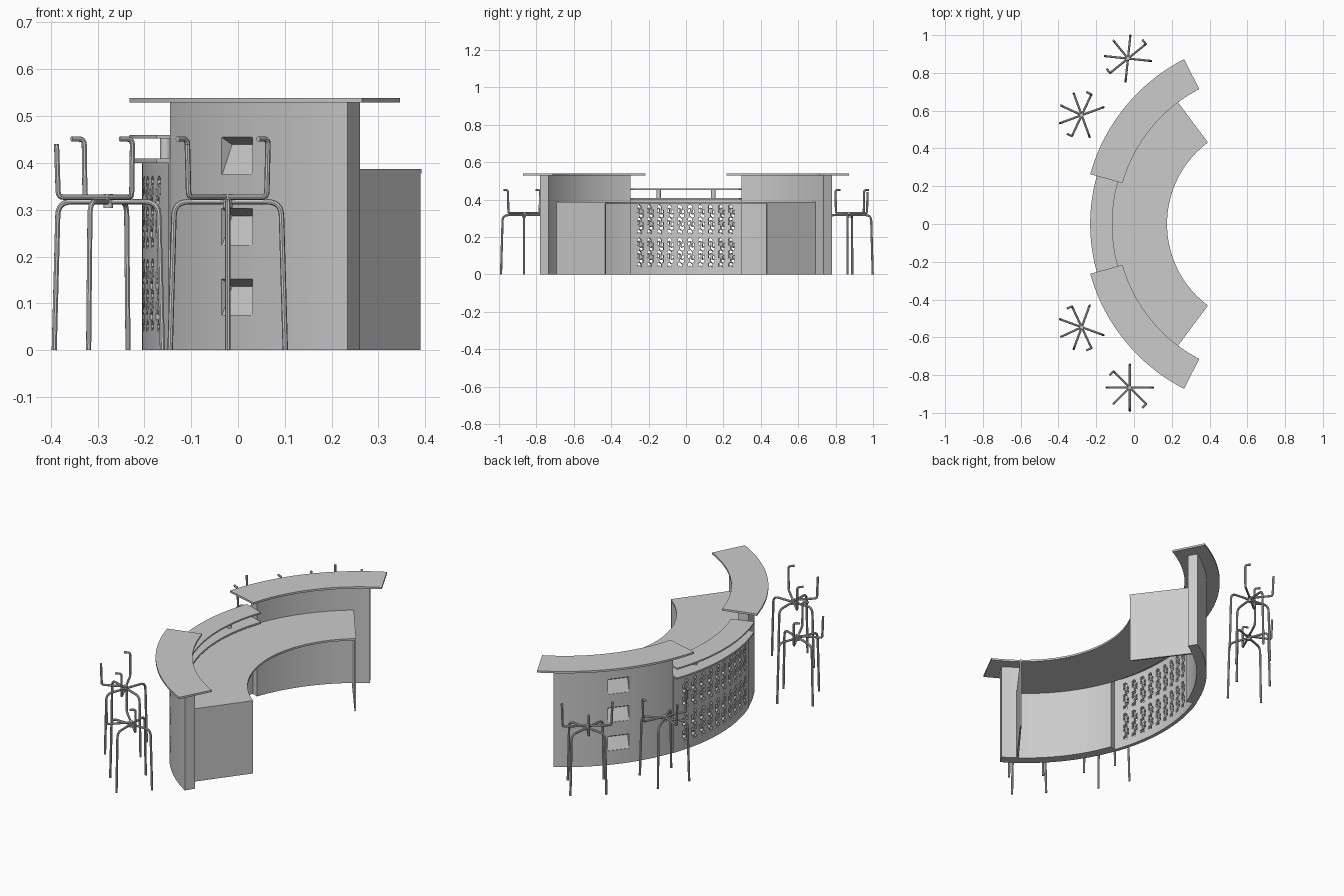
import bpy, bmesh
from math import sin, cos, radians, pi
from mathutils import Vector

if "Cube" in bpy.data.objects:
    bpy.data.objects.remove(bpy.data.objects["Cube"])

CX = 0.713  # centre of all the counter arcs


def pt(r, a, z):
    return Vector((CX - r * cos(radians(a)), r * sin(radians(a)), z))


def finish(name, bm, smooth=True):
    bmesh.ops.recalc_face_normals(bm, faces=bm.faces)
    me = bpy.data.meshes.new(name)
    bm.to_mesh(me)
    bm.free()
    return add(name, me, smooth)


def add(name, me, smooth=True):
    ob = bpy.data.objects.new(name, me)
    bpy.context.collection.objects.link(ob)
    if smooth:
        me.shade_smooth()
        me.set_sharp_from_angle(angle=radians(35))
    return ob


def arc_block(name, r0, r1, a0, a1, z0, z1, n=32):
    bm = bmesh.new()
    rings = []
    for i in range(n + 1):
        a = a0 + (a1 - a0) * i / n
        rings.append([bm.verts.new(pt(r, a, z))
                      for r, z in ((r0, z0), (r1, z0), (r1, z1), (r0, z1))])
    for p, q in zip(rings, rings[1:]):
        for k in range(4):
            bm.faces.new((p[k], p[(k + 1) % 4], q[(k + 1) % 4], q[k]))
    bm.faces.new(rings[0])
    bm.faces.new(rings[-1])
    return finish(name, bm)


def bake(ob):
    dg = bpy.context.evaluated_depsgraph_get()
    me = bpy.data.meshes.new_from_object(ob.evaluated_get(dg))
    ob.modifiers.clear()
    ob.data = me
    me.shade_smooth()
    me.set_sharp_from_angle(angle=radians(30))


# wedge-shaped niche cutters, three up each wall
def niches(a):
    bm = bmesh.new()
    t = Vector((sin(radians(a)), cos(radians(a)), 0)) * 0.053
    for z0, z1 in ((0.075, 0.152), (0.225, 0.303), (0.375, 0.455)):
        prof = [(0.96, z0), (0.912, z0), (0.885, z1 - 0.016), (0.914, z1), (0.96, z1)]
        s = [[bm.verts.new(pt(r, a, z) + t * k) for r, z in prof] for k in (-1, 1)]
        for i in range(5):
            j = (i + 1) % 5
            bm.faces.new((s[0][i], s[0][j], s[1][j], s[1][i]))
        bm.faces.new(s[0])
        bm.faces.new(s[1])
    ob = finish("niche_cutter", bm, False)
    ob.hide_render = True
    return ob


# two raised bar wings
for side, s in (("left", 1), ("right", -1)):
    wall = arc_block(side + "_bar_wall", 0.863, 0.915, 20.2 * s, 58.4 * s, 0, 0.53)
    cutter = niches(38.5 * s)
    m = wall.modifiers.new("niches", 'BOOLEAN')
    m.operation = 'DIFFERENCE'
    m.solver = 'EXACT'
    m.object = cutter
    bake(wall)
    bpy.data.objects.remove(cutter)
    arc_block(side + "_bar_top", 0.803, 0.981, 15.6 * s, 62.8 * s, 0.529, 0.539)
    arc_block(side + "_end_panel", 0.54, 0.864, 52.6 * s, 53.3 * s, 0, 0.38, 1)

# inner worktop and middle shelves
arc_block("worktop", 0.538, 0.864, -53.3, 53.3, 0.377, 0.387, 64)
arc_block("lower_shelf", 0.828, 0.945, -20.1, 20.1, 0.40, 0.409)
arc_block("upper_shelf", 0.828, 0.945, -20.1, 20.1, 0.452, 0.46)
for a in (-9.6, 9.6):
    bm = bmesh.new()
    bmesh.ops.create_cone(bm, cap_ends=True, segments=16, radius1=0.012, radius2=0.012, depth=0.046)
    bmesh.ops.translate(bm, verts=bm.verts, vec=pt(0.88, a, 0.431))
    finish("shelf_post", bm)


# perforated middle panel: grid with slots removed, then thickened
def panel():
    cols = [-20.2] + [-17.5 + 0.7 * i for i in range(51)] + [20.2]
    rows, tags = [0.0], [None]
    for base in (0.043, 0.22):
        z = base
        for i in range(7):
            rows += [z, z + 0.016]
            tags += [i, None]
            z += 0.022
    rows.append(0.40)
    bm = bmesh.new()
    grid = []
    for j, z in enumerate(rows):
        line = []
        for i, a in enumerate(cols):
            k = (i - 1) % 5 if 0 < i < 52 else 0
            dz = {2: 0.005, 3: -0.005}.get(k, 0) if 0 < j < len(rows) - 1 else 0
            line.append(bm.verts.new(pt(0.908, a, z + dz)))
        grid.append(line)
    slots = ((1, 2), (2, 3), (1, 3))
    for j in range(len(rows) - 1):
        for i in range(len(cols) - 1):
            tag = tags[j]
            if tag is not None and 0 < i < 51 and (i - 1) % 5 in slots[tag % 3]:
                continue
            bm.faces.new((grid[j][i], grid[j][i + 1], grid[j + 1][i + 1], grid[j + 1][i]))
    ob = finish("perforated_panel", bm)
    m = ob.modifiers.new("thickness", 'SOLIDIFY')
    m.thickness = 0.02
    m.offset = 0
    bake(ob)


panel()


# stool frame: four bent legs, three upright arms and a hub
def tube(cu, pts):
    sp = cu.splines.new('POLY')
    sp.points.add(len(pts) - 1)
    for p, v in zip(sp.points, pts):
        p.co = (*v, 1)


def bend(a, b, c, r, n=6):
    a, b, c = Vector(a), Vector(b), Vector(c)
    p, q = b + (a - b).normalized() * r, b + (c - b).normalized() * r
    out = []
    for i in range(n + 1):
        t = i / n
        out.append(p * (1 - t) ** 2 + b * 2 * t * (1 - t) + q * t * t)
    return out


cu = bpy.data.curves.new("stool_tubes", 'CURVE')
cu.dimensions = '3D'
cu.bevel_depth = 0.0058
cu.bevel_resolution = 2
cu.use_fill_caps = True
for i in range(4):
    d = Vector((cos(i * pi / 2), sin(i * pi / 2), 0))
    up = Vector((0, 0, 1))
    hub, knee, foot = up * 0.317, d * 0.114 + up * 0.317, d * 0.123
    tube(cu, [hub] + bend(hub, knee, foot, 0.03) + [foot])
    if i == 0:
        continue  # open side of the stool faces the counter
    e = Vector((cos(pi / 4 + i * pi / 2), sin(pi / 4 + i * pi / 2), 0))
    hub, knee, top = up * 0.327, e * 0.118 + up * 0.327, e * 0.122 + up * 0.451
    path = [hub] + bend(hub, knee, top, 0.012, 4)
    if i == 2:
        path.append(e * 0.122 + up * 0.44)
    else:
        hook = top + Vector((-0.021, -0.021, 0))
        path += bend(knee, top, hook, 0.012, 4) + [hook]
    tube(cu, path)
tmp = bpy.data.objects.new("stool_tubes", cu)
bpy.context.collection.objects.link(tmp)
dg = bpy.context.evaluated_depsgraph_get()
tube_mesh = bpy.data.meshes.new_from_object(tmp.evaluated_get(dg))
bpy.data.objects.remove(tmp)

bm = bmesh.new()
bm.from_mesh(tube_mesh)
hub = bmesh.ops.create_cone(bm, cap_ends=True, segments=12, radius1=0.01, radius2=0.01, depth=0.03)
bmesh.ops.translate(bm, verts=hub["verts"], vec=(0, 0, 0.319))
first = finish("stool_frame", bm)
spots = ((-0.022, -0.866, 0), (-0.277, -0.546, -20), (-0.277, 0.576, -70), (-0.032, 0.876, -96))
for i, (x, y, rot) in enumerate(spots):
    ob = first if i == 0 else add("stool_frame", first.data, False)
    ob.location = (x, y, 0)
    ob.rotation_euler = (0, 0, radians(rot))
